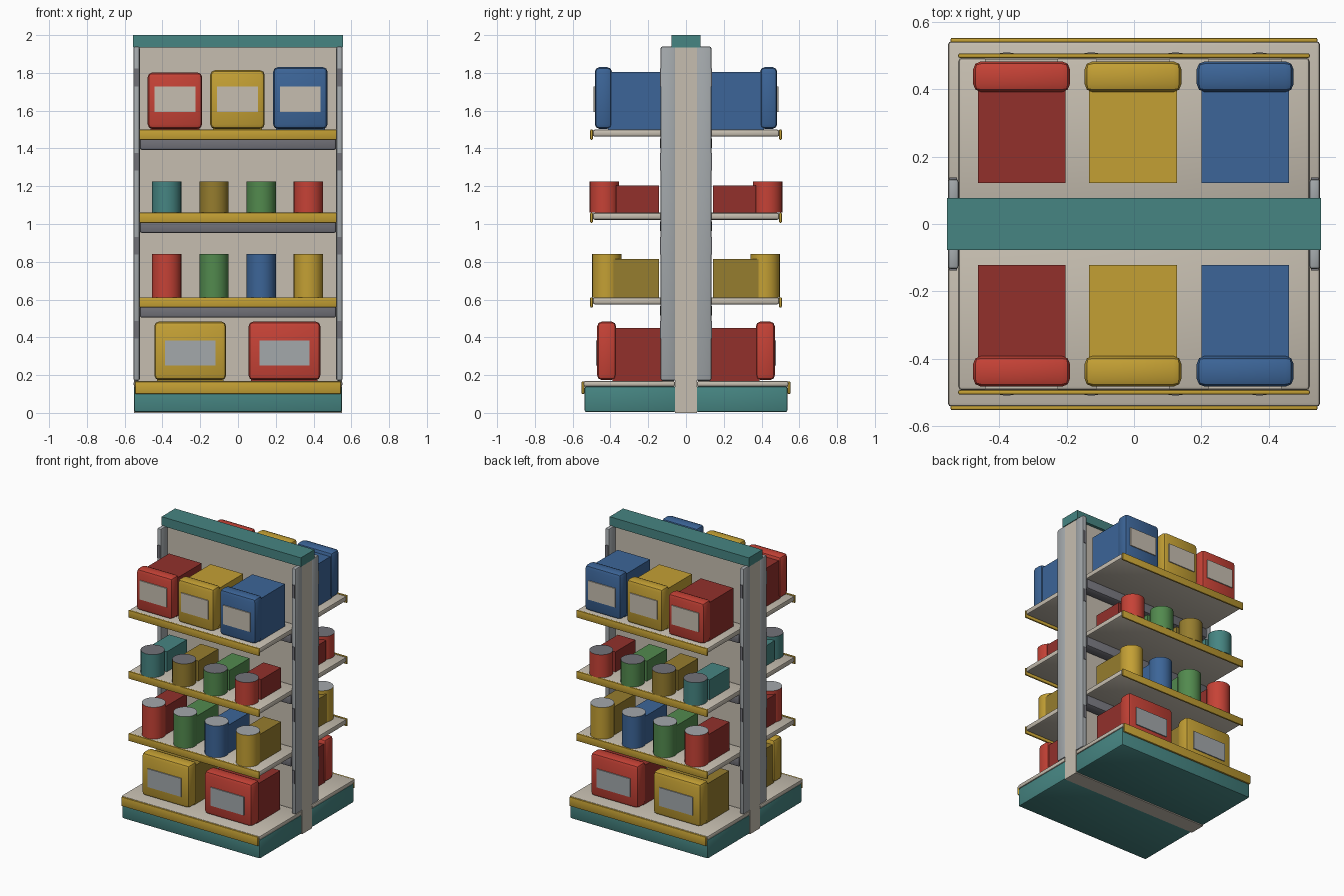
import bpy, bmesh, math
from mathutils import Matrix

cube = bpy.data.objects.get("Cube")
if cube:
    bpy.data.objects.remove(cube, do_unlink=True)


def material(name, rgb):
    lin = [((c / 255 + 0.055) / 1.055) ** 2.4 for c in rgb]
    m = bpy.data.materials.new(name)
    m.use_nodes = True
    m.diffuse_color = (*lin, 1)
    m.node_tree.nodes["Principled BSDF"].inputs["Base Color"].default_value = (*lin, 1)
    return m


MATS = {n: material(n, c) for n, c in {
    "beige": (198, 190, 176), "grey": (163, 168, 171), "dark_grey": (114, 114, 121),
    "teal": (70, 133, 130), "yellow": (196, 160, 52), "olive": (150, 125, 46),
    "red": (198, 66, 54), "dark_red": (146, 48, 43), "green": (82, 138, 78),
    "blue": (60, 101, 152)}.items()}


def finish(name, bm, colours, smooth):
    mesh = bpy.data.meshes.new(name)
    bm.to_mesh(mesh)
    bm.free()
    for c in colours:
        mesh.materials.append(MATS[c])
    ob = bpy.data.objects.new(name, mesh)
    bpy.context.collection.objects.link(ob)
    if smooth:
        bpy.ops.object.select_all(action='DESELECT')
        ob.select_set(True)
        bpy.context.view_layer.objects.active = ob
        bpy.ops.object.shade_smooth_by_angle(angle=math.radians(40))
    return ob


def box(name, colour, xs, ys, zs, bevel=0.0, segments=2):
    """Box between pairs of limits, with optionally rounded edges."""
    bm = bmesh.new()
    bmesh.ops.create_cube(bm, size=1)
    lims = [sorted(p) for p in (xs, ys, zs)]
    for v in bm.verts:
        v.co = [lims[i][v.co[i] > 0] for i in range(3)]
    if bevel:
        bmesh.ops.bevel(bm, geom=bm.edges[:], offset=bevel, segments=segments,
                        profile=0.5, affect='EDGES')
    return finish(name, bm, [colour], bevel > 0)


def can(name, colour, lid, x, y, z0, z1, r=0.078):
    """Upright can whose top face has the lid colour."""
    bm = bmesh.new()
    bmesh.ops.create_cone(bm, cap_ends=True, segments=24, radius1=r, radius2=r,
                          depth=z1 - z0,
                          matrix=Matrix.Translation((x, y, (z0 + z1) / 2)))
    bm.normal_update()
    for f in bm.faces:
        f.material_index = int(f.normal.z > 0.9)
    finish(name, bm, [colour, lid], True)


def carton(name, face, body, label, x, half, z0, z1, body_top, inner, outer, s, lab):
    """Carton: body behind, rounded front block and a thin label."""
    box(name + "_body", body, (x - half + 0.014, x + half - 0.014),
        (s * 0.122, s * (inner + 0.02)), (z0, body_top))
    box(name + "_front", face, (x - half, x + half), (s * inner, s * outer),
        (z0 + 0.004, z1), 0.024)
    lw, l0, l1 = lab
    box(name + "_label", label, (x - lw, x + lw),
        (s * (outer - 0.001), s * (outer + 0.007)), (l0, l1))


# Central panel and header
box("centre_panel", "beige", (-0.55, 0.55), (-0.057, 0.057), (0, 1.94))
box("header", "teal", (-0.555, 0.555), (-0.077, 0.077), (1.935, 2.0))

SHELVES = (1.5, 1.06, 0.612)
CAN_X = (-0.378, -0.127, 0.123, 0.373)
CAN_ROWS = (  # shelf height, can top, body top, can centre, body end, lid, colours
    (1.06, 1.225, 1.205, 0.432, 0.37, "dark_grey", ("teal", "olive", "green", "red")),
    (0.612, 0.84, 0.815, 0.419, 0.383, "grey", ("red", "green", "blue", "yellow")))
BACKING = {"red": "dark_red", "yellow": "olive"}

for s, side in ((-1, "front"), (1, "back")):
    # Base, deck and its price strip
    box(side + "_base", "teal", (-0.55, 0.55), (s * 0.055, s * 0.537), (0.004, 0.14), 0.01)
    box(side + "_deck", "beige", (-0.553, 0.553), (s * 0.057, s * 0.543), (0.138, 0.17), 0.012)
    box(side + "_base_strip", "yellow", (-0.545, 0.545), (s * 0.538, s * 0.553),
        (0.1, 0.166), 0.005)

    # Uprights with slots
    for m, hand in ((-1, "right"), (1, "left")):
        box(f"{side}_{hand}_upright", "grey", (m * 0.52, m * 0.553),
            (s * 0.055, s * 0.134), (0.17, 1.94), 0.01)
        for i in range(4):
            z = 0.44 + 0.445 * i
            box(f"{side}_{hand}_slot_{i + 1}", "dark_grey", (m * 0.526, m * 0.548),
                (s * 0.13, s * 0.138), (z - 0.047, z + 0.047))

    # Shelves, rails and price strips
    for i, z in enumerate(SHELVES):
        box(f"{side}_shelf_{i + 1}", "beige", (-0.522, 0.522), (s * 0.057, s * 0.494),
            (z - 0.038, z), 0.012)
        box(f"{side}_rail_{i + 1}", "dark_grey", (-0.52, 0.52), (s * 0.057, s * 0.137),
            (z - 0.108, z - 0.036), 0.012)
        box(f"{side}_strip_{i + 1}", "yellow", (-0.522, 0.522), (s * 0.493, s * 0.507),
            (z - 0.054, z), 0.005)

    # Cartons on the top shelf
    for x, colour, body, top in ((-0.334, "red", "dark_red", 1.802),
                                 (-0.003, "yellow", "yellow", 1.814),
                                 (0.33, "blue", "blue", 1.83)):
        carton(f"{side}_top_{colour}_carton", colour, body, "beige", x, 0.144,
               1.5, top, top - 0.026, 0.392, 0.483, s, (0.108, 1.592, 1.728))

    # Cartons on the deck
    for x, colour, body in ((-0.253, "yellow", "olive"), (0.246, "red", "dark_red")):
        carton(f"{side}_deck_{colour}_carton", colour, body, "grey", x, 0.19,
               0.17, 0.483, 0.45, 0.37, 0.47, s, (0.133, 0.25, 0.382))

    # Cans with the stock block behind each
    for z, top, body_top, y, end, lid, colours in CAN_ROWS:
        for x, colour in zip(CAN_X, colours):
            name = f"{side}_{colour}_can_{'upper' if z > 1 else 'lower'}"
            can(name, colour, lid, x, s * y, z, top)
            box(name + "_stock", BACKING.get(colour, colour), (x - 0.07, x + 0.07),
                (s * 0.143, s * end), (z, body_top))
